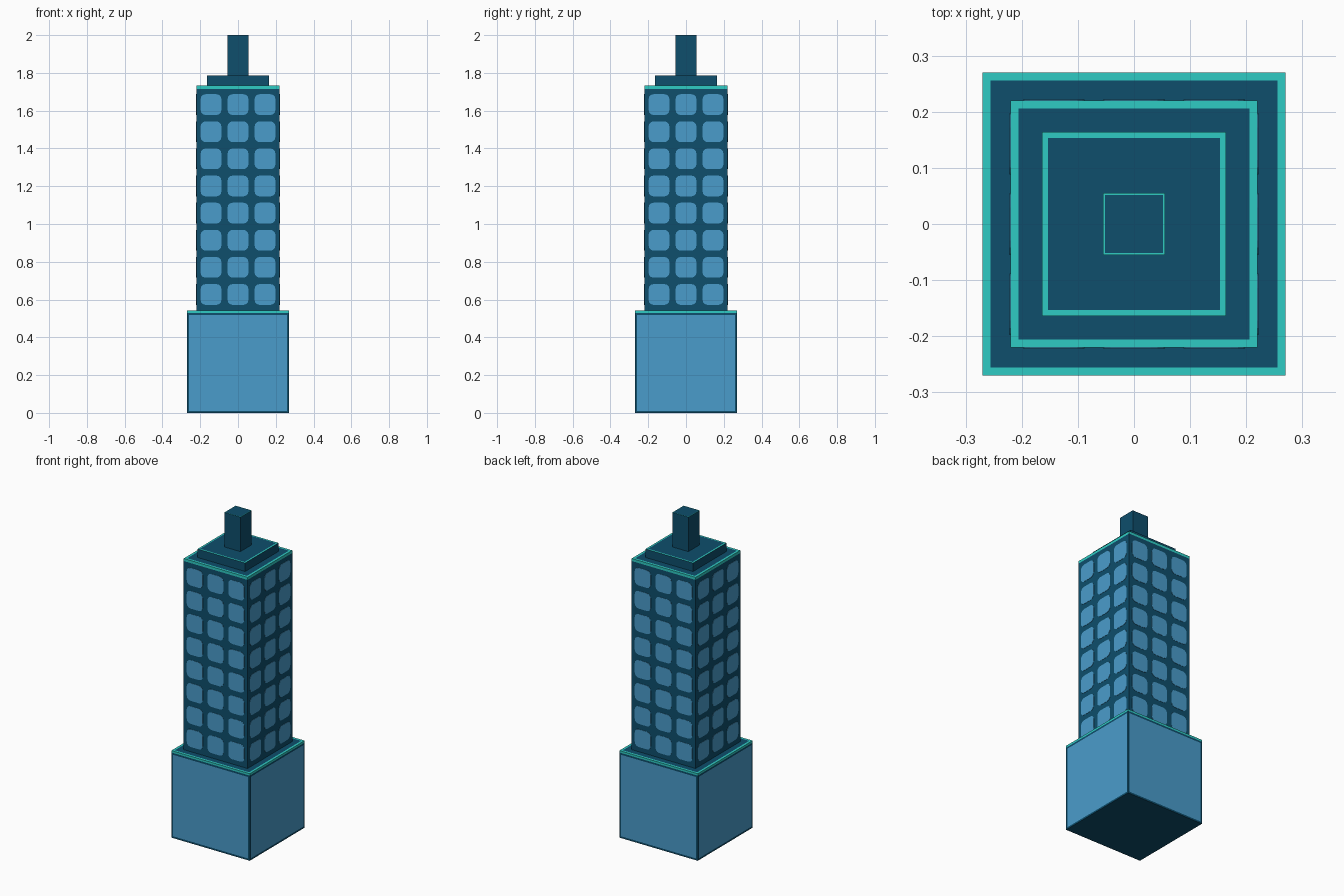
import bpy, bmesh, math
from mathutils import Matrix, Vector

if "Cube" in bpy.data.objects:
    bpy.data.objects.remove(bpy.data.objects["Cube"])


def material(name, rgb):
    m = bpy.data.materials.new(name)
    m.diffuse_color = (*rgb, 1)
    m.use_nodes = True
    m.node_tree.nodes["Principled BSDF"].inputs["Base Color"].default_value = m.diffuse_color
    return m


NAVY = material("dark blue", (0.0044, 0.0762, 0.150))
BLUE = material("window blue", (0.0685, 0.332, 0.597))
TEAL = material("teal trim", (0.0284, 0.597, 0.546))


def finish(name, bm, mats):
    bm.normal_update()
    mesh = bpy.data.meshes.new(name)
    bm.to_mesh(mesh)
    bm.free()
    for m in mats:
        mesh.materials.append(m)
    ob = bpy.data.objects.new(name, mesh)
    bpy.context.collection.objects.link(ob)
    return ob


def block(name, half, z0, z1, rim, band=0, panel=0):
    """Square block: teal rim on its roof, optional teal top band and blue side panels."""
    bm = bmesh.new()
    bmesh.ops.create_cube(bm, size=1)
    for v in bm.verts:
        v.co = (v.co.x * 2 * half, v.co.y * 2 * half, z0 if v.co.z < 0 else z1)
    if band:
        bmesh.ops.bisect_plane(bm, geom=bm.verts[:] + bm.edges[:] + bm.faces[:],
                               plane_co=(0, 0, z1 - band), plane_no=(0, 0, 1))
    bm.normal_update()
    top = [f for f in bm.faces if f.normal.z > 0.5]
    walls = [f for f in bm.faces if abs(f.normal.z) < 0.5]
    for f in walls:
        if band and f.calc_center_median().z > z1 - band:
            f.material_index = 2
    top_ring = bmesh.ops.inset_individual(bm, faces=top, thickness=rim)["faces"]
    for f in top_ring:
        f.material_index = 2
    if panel:
        lower = [f for f in walls if f.calc_center_median().z < z1 - band]
        bmesh.ops.inset_individual(bm, faces=lower, thickness=panel)
        for f in lower:
            f.material_index = 1
    return finish(name, bm, (NAVY, BLUE, TEAL))


# Stacked blocks
block("base", 0.27, 0.0, 0.542, 0.02, band=0.012, panel=0.016)
block("tower", 0.22, 0.542, 1.732, 0.02, band=0.016)
block("roof_slab", 0.164, 1.732, 1.785, 0.015)
block("spire", 0.055, 1.785, 2.0, 0.005)

# Rounded window plates on all four sides: 3 columns x 8 rows
SIZE, RADIUS, DEPTH = 0.055, 0.026, 0.002
outline = []
for corner in range(4):
    for step in range(4):
        a = math.radians(corner * 90 + step * 30)
        c = math.radians(corner * 90 + 45)
        off = (SIZE - RADIUS) * math.sqrt(2)
        outline.append((off * math.cos(c) + RADIUS * math.cos(a),
                        off * math.sin(c) + RADIUS * math.sin(a)))

bm = bmesh.new()
for side in range(4):
    turn = Matrix.Rotation(side * math.pi / 2, 3, 'Z')
    for col in (-1, 0, 1):
        for row in range(8):
            cx, cz = col * 0.143, 0.627 + row * 0.1436
            back = [bm.verts.new(turn @ Vector((cx + x, -0.2195, cz + z))) for x, z in outline]
            front = [bm.verts.new(turn @ Vector((cx + x, -0.2195 - DEPTH, cz + z))) for x, z in outline]
            bm.faces.new(front)
            bm.faces.new(back[::-1])
            n = len(outline)
            for i in range(n):
                j = (i + 1) % n
                bm.faces.new((back[i], back[j], front[j], front[i]))
bmesh.ops.recalc_face_normals(bm, faces=bm.faces[:])
finish("windows", bm, (BLUE,))
